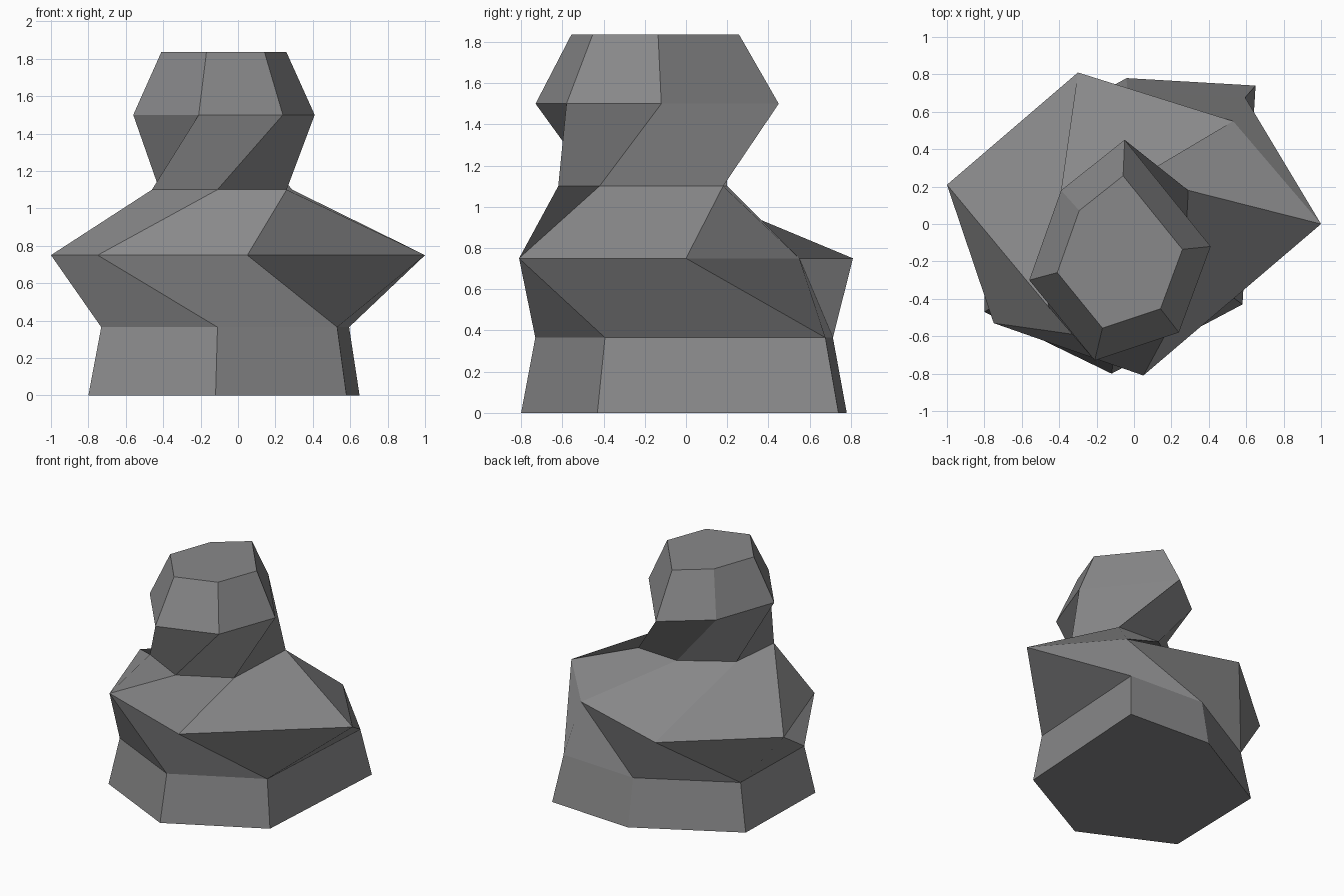
import bpy
import bmesh
from mathutils import Vector

default_cube = bpy.data.objects.get("Cube")
if default_cube:
    bpy.data.objects.remove(default_cube, do_unlink=True)


def make_material(name, color):
    material = bpy.data.materials.new(name)
    material.diffuse_color = color
    material.use_nodes = True
    shader = material.node_tree.nodes["Principled BSDF"]
    shader.inputs["Base Color"].default_value = color
    return material


def scaled(outline, factor, pivot=(0, 0)):
    """Grow or shrink an outline about a pivot point."""
    center = Vector(pivot)
    return [center + (Vector(point) - center) * factor for point in outline]


def loft(name, sections, material):
    """Skin a stack of matching outlines with flat quads and cap both ends."""
    mesh_builder = bmesh.new()
    rings = [
        [mesh_builder.verts.new((point[0], point[1], height)) for point in outline]
        for height, outline in sections
    ]
    for lower, upper in zip(rings, rings[1:]):
        count = len(lower)
        for index in range(count):
            following = (index + 1) % count
            mesh_builder.faces.new(
                (lower[index], lower[following], upper[following], upper[index])
            )
    mesh_builder.faces.new(list(reversed(rings[0])))
    mesh_builder.faces.new(rings[-1])

    mesh = bpy.data.meshes.new(name)
    mesh_builder.to_mesh(mesh)
    mesh_builder.free()
    mesh.materials.append(material)
    rock = bpy.data.objects.new(name, mesh)
    bpy.context.scene.collection.objects.link(rock)
    return rock


stone_grey = make_material("stone grey", (0.25, 0.25, 0.255, 1))

# Outlines run counter-clockwise; each one is twisted against the one below
foot = [(.65, .74), (-.04, .78), (-.78, .37), (-.8, -.47), (-.12, -.8), (.58, -.43)]
ledge = [(1, 0), (.53, .55), (-.3, .81), (-1, .21), (-.75, -.53), (.05, -.81)]
neck = [(.29, .18), (-.06, .2), (-.42, -.03), (-.46, -.44), (-.11, -.62), (.26, -.42)]
head = [(-.05, .45), (-.39, .18), (-.56, -.3), (-.21, -.73), (.24, -.58), (.41, -.12)]

# Twisted rock pillar from the ground to the flat crown
loft(
    "rock_pillar",
    [
        (0, foot),
        (.365, scaled(foot, .914)),
        (.75, ledge),
        (1.1, neck),
        (1.5, head),
        (1.835, scaled(head, .69, pivot=(-.077, -.17))),
    ],
    stone_grey,
)
